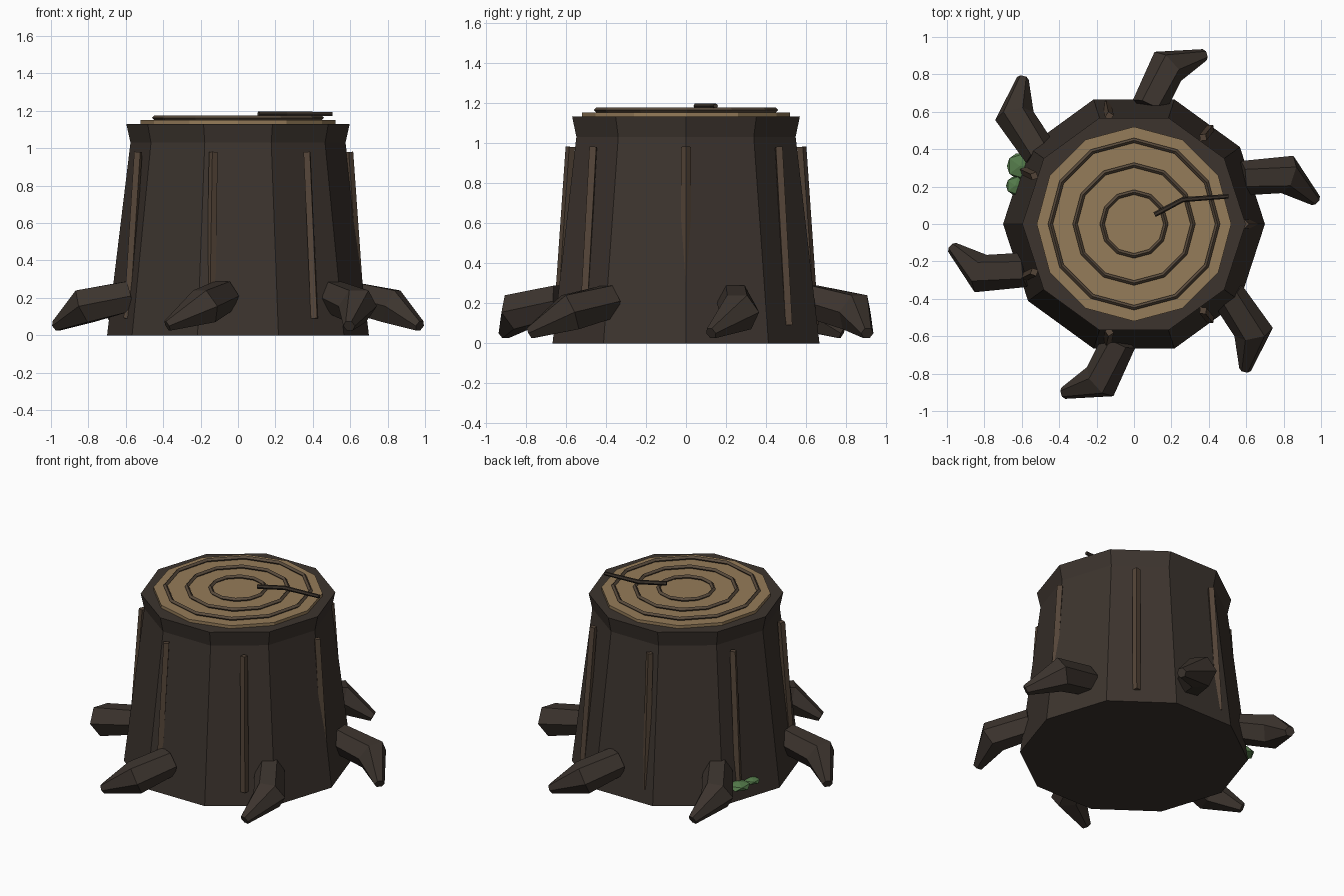
import bpy, bmesh
from math import cos, sin, pi, radians
from mathutils import Vector, Matrix

if "Cube" in bpy.data.objects:
    bpy.data.objects.remove(bpy.data.objects["Cube"])


def material(name, rgb):
    m = bpy.data.materials.new(name)
    m.diffuse_color = (*rgb, 1)
    m.use_nodes = True
    m.node_tree.nodes["Principled BSDF"].inputs["Base Color"].default_value = m.diffuse_color
    return m


BARK = material("bark", (0.045, 0.034, 0.027))
RIDGE = material("ridge_bark", (0.09, 0.06, 0.04))
WOOD = material("cut_wood", (0.30, 0.20, 0.10))
RING = material("ring_wood", (0.10, 0.07, 0.045))
DARK = material("crack_dark", (0.04, 0.03, 0.022))
MOSS = material("moss", (0.09, 0.20, 0.07))


def loft(name, rings, mat):
    """Skin a list of equal-size point rings and cap both ends."""
    bm = bmesh.new()
    loops = [[bm.verts.new(p) for p in ring] for ring in rings]
    n = len(loops[0])
    for a, b in zip(loops, loops[1:]):
        for i in range(n):
            j = (i + 1) % n
            bm.faces.new((a[i], a[j], b[j], b[i]))
    bm.faces.new(loops[0][::-1])
    bm.faces.new(loops[-1])
    bmesh.ops.recalc_face_normals(bm, faces=bm.faces)
    me = bpy.data.meshes.new(name)
    bm.to_mesh(me)
    bm.free()
    me.materials.append(mat)
    ob = bpy.data.objects.new(name, me)
    bpy.context.collection.objects.link(ob)
    return ob


def lathe(name, profile, sides, mat):
    return loft(name, [[(r * cos(2 * pi * i / sides), r * sin(2 * pi * i / sides), z)
                        for i in range(sides)] for r, z in profile], mat)


def tube(name, path, radii, sides, mat, up=(0, 0, 1)):
    pts = [Vector(p) for p in path]
    dirs = [(b - a).normalized() for a, b in zip(pts, pts[1:])]
    rings = []
    for k, (p, r) in enumerate(zip(pts, radii)):
        t = (dirs[max(k - 1, 0)] + dirs[min(k, len(dirs) - 1)]).normalized()
        u = t.cross(Vector(up)).normalized()
        v = u.cross(t)
        rings.append([p + r * (cos(2 * pi * i / sides) * u + sin(2 * pi * i / sides) * v)
                      for i in range(sides)])
    return loft(name, rings, mat)


# Tapered ten-sided trunk with a flared rim
lathe("trunk", [(0.70, 0), (0.575, 1.03), (0.597, 1.13)], 10, BARK)

# Cut face and growth rings
lathe("cut_face", [(0.52, 1.12), (0.52, 1.15)], 12, WOOD)
for i, r in enumerate((0.17, 0.315, 0.447)):
    bpy.ops.mesh.primitive_torus_add(major_radius=r, minor_radius=0.013, major_segments=12,
                                     minor_segments=4, location=(0, 0, 1.163))
    ob = bpy.context.object
    ob.name = f"growth_ring_{i + 1}"
    ob.data.materials.append(RING)

# Bent crack across the cut face
tube("crack", [(0.11, 0.05, 1.184), (0.26, 0.13, 1.184), (0.505, 0.148, 1.184)],
     (0.014, 0.014, 0.012), 6, DARK)

# Seven raised bark ridges
for i in range(7):
    a = 2 * pi * i / 7
    d = Vector((cos(a), sin(a), 0))
    tube(f"bark_ridge_{i + 1}", [d * 0.655 + Vector((0, 0, 0.09)), d * 0.592 + Vector((0, 0, 0.98))],
         (0.024, 0.024), 4, RIDGE, up=d)

# Six bent roots, repeated around the base
root_path = [Vector((0.58, 0.245, 0.21)), Vector((0.82, 0.265, 0.155)), Vector((0.972, 0.125, 0.05))]
for i in range(6):
    turn = Matrix.Rotation(radians(60 * i), 3, 'Z')
    tube(f"root_{i + 1}", [turn @ p for p in root_path], (0.092, 0.105, 0.032), 6, BARK)

# Small moss clump at the back left
for i, (x, y, r) in enumerate(((-0.61, 0.31, 0.078), (-0.635, 0.205, 0.055))):
    bpy.ops.mesh.primitive_ico_sphere_add(subdivisions=1, radius=r, location=(x, y, 0.11))
    ob = bpy.context.object
    ob.name = f"moss_{i + 1}"
    ob.scale.z = 0.35
    ob.data.materials.append(MOSS)
